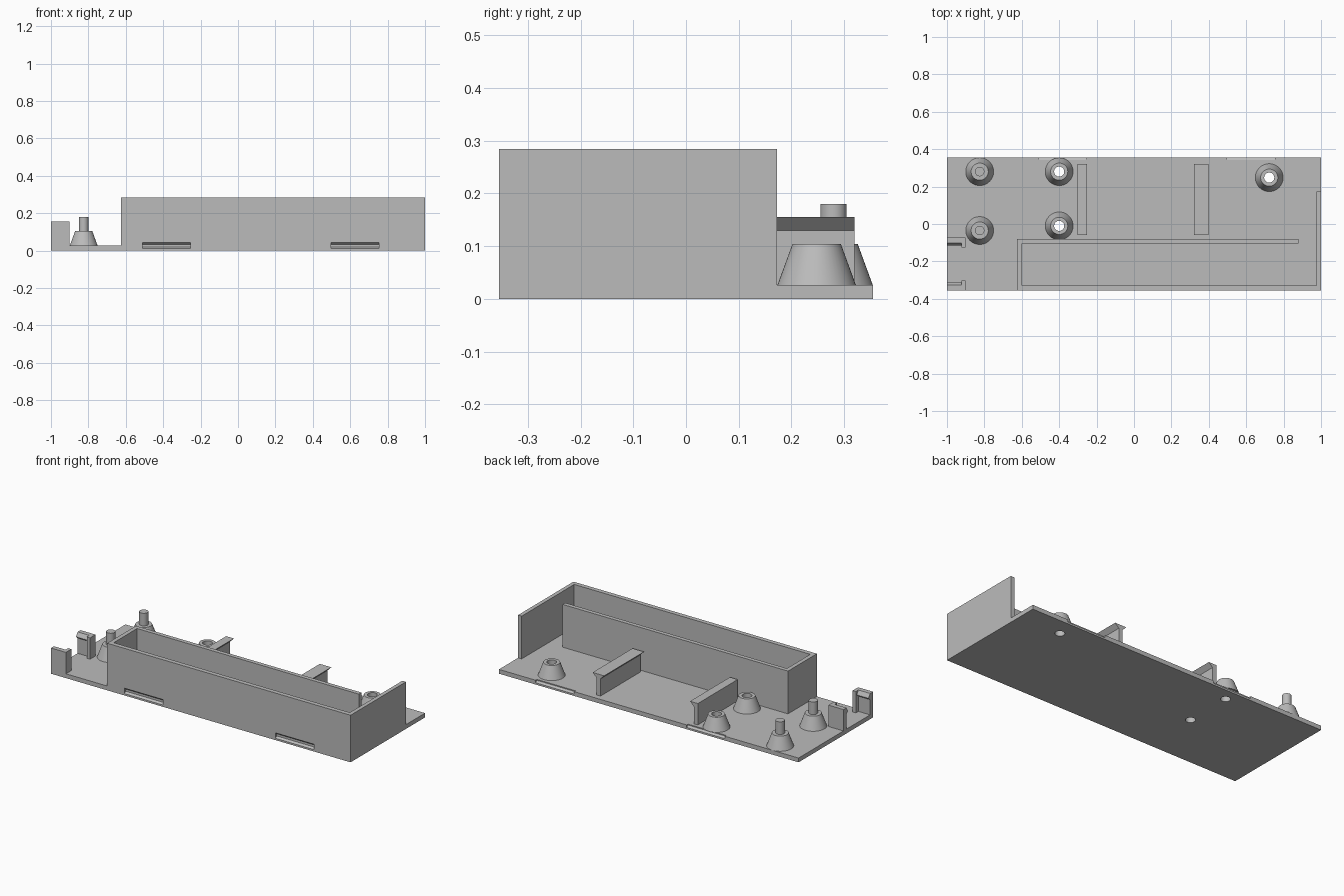
import bpy, bmesh, math
from mathutils import Vector

if "Cube" in bpy.data.objects:
    bpy.data.objects.remove(bpy.data.objects["Cube"])

grey = bpy.data.materials.new("plain grey")
grey.use_nodes = True
colour = (0.5, 0.5, 0.5, 1)
grey.diffuse_color = colour
grey.node_tree.nodes["Principled BSDF"].inputs["Base Color"].default_value = colour

BASE, WALL, CLIP, EDGE = 0.026, 0.284, 0.155, 0.355


def finish(name, bm):
    """Turn a bmesh into a grey object."""
    bmesh.ops.recalc_face_normals(bm, faces=bm.faces)
    mesh = bpy.data.meshes.new(name)
    bm.to_mesh(mesh)
    bm.free()
    mesh.materials.append(grey)
    ob = bpy.data.objects.new(name, mesh)
    bpy.context.collection.objects.link(ob)
    return ob


def prism(name, outline, axis, start, end):
    """Extrude a 2D outline along z (outline is x, y), x (y, z) or y (x, z)."""
    def place(a, b):
        return {"z": (a, b, start), "x": (start, a, b), "y": (a, start, b)}[axis]
    bm = bmesh.new()
    face = bm.faces.new([bm.verts.new(place(a, b)) for a, b in outline])
    top = bmesh.ops.extrude_face_region(bm, geom=[face])["geom"]
    move = Vector([(end - start) * (axis == k) for k in "xyz"])
    bmesh.ops.translate(bm, vec=move, verts=[v for v in top if isinstance(v, bmesh.types.BMVert)])
    return finish(name, bm)


def lathe(name, profile, x, y, closed=False):
    """Spin an (r, z) profile round a vertical axis at x, y."""
    bm = bmesh.new()
    verts = [bm.verts.new((r, 0, z)) for r, z in profile]
    edges = [bm.edges.new(p) for p in zip(verts, verts[1:])]
    if closed:
        edges.append(bm.edges.new((verts[-1], verts[0])))
    bmesh.ops.spin(bm, geom=verts + edges, cent=(0, 0, 0), axis=(0, 0, 1),
                   angle=math.tau, steps=48)
    bmesh.ops.remove_doubles(bm, verts=bm.verts, dist=1e-5)
    ob = finish(name, bm)
    ob.location = (x, y, 0)
    bpy.ops.object.select_all(action="DESELECT")
    ob.select_set(True)
    bpy.context.view_layer.objects.active = ob
    bpy.ops.object.shade_smooth_by_angle(angle=math.radians(30))
    return ob


def boolean(target, tool, operation):
    """Apply a boolean and delete the tool."""
    tool.hide_render = True
    mod = target.modifiers.new("boolean", "BOOLEAN")
    mod.operation, mod.solver, mod.object = operation, "EXACT", tool
    bpy.context.view_layer.update()
    graph = bpy.context.evaluated_depsgraph_get()
    mesh = bpy.data.meshes.new_from_object(target.evaluated_get(graph))
    target.modifiers.clear()
    target.data = mesh
    bpy.data.objects.remove(tool)


# Floor plate with the long trough walls and the end wall
tray = prism("tray", [(-1, -EDGE), (1, -EDGE), (1, EDGE), (-1, EDGE)], "z", 0, BASE)
walls = prism("walls", [
    (-0.625, -EDGE), (1, -EDGE), (1, 0.173), (0.976, 0.173), (0.976, -0.328),
    (-0.6, -0.328), (-0.6, -0.105), (0.88, -0.105), (0.88, -0.08), (-0.625, -0.08)],
    "z", 0, WALL)
boolean(tray, walls, "UNION")

# Snap grooves along the front and back edges
for side in (-1, 1):
    for left in (-0.51, 0.498):
        groove = prism("groove_cutter", [
            (side * (EDGE + 0.01), 0.011), (side * EDGE, 0.011), (side * 0.342, 0.02),
            (side * 0.342, 0.033), (side * EDGE, 0.044), (side * (EDGE + 0.01), 0.044)],
            "x", left, left + 0.257)
        boolean(tray, groove, "DIFFERENCE")

# Conical bosses: hollow ones go through the floor, the others carry a pin
FOOT, CROWN, HOLE, PIN = 0.0745, 0.046, 0.027, 0.025
BOSS_TOP = 0.104
for i, (x, y) in enumerate([(-0.4, 0.28), (-0.4, -0.01), (0.723, 0.248)]):
    drill = lathe("drill_cutter", [(0, -0.05), (HOLE, -0.05), (HOLE, 0.1), (0, 0.1)], x, y)
    boolean(tray, drill, "DIFFERENCE")
    lathe(f"hollow_boss_{i + 1}", [(HOLE, BASE), (FOOT, BASE), (CROWN, BOSS_TOP),
                                   (HOLE, BOSS_TOP)], x, y, closed=True)
for i, y in enumerate([0.28, -0.035]):
    lathe(f"pin_boss_{i + 1}", [(0, BASE), (FOOT, BASE), (CROWN, BOSS_TOP), (PIN, BOSS_TOP),
                                (PIN, 0.18), (0, 0.18)], -0.825, y)

# Support ribs with flared tops
FLARE, PLATE, RIB_TOP = 0.025, 0.027, 0.155
for name, x, flare_right in (("left_rib", 0.347, FLARE), ("right_rib", -0.303, 0)):
    neck = RIB_TOP - FLARE
    outline = [(x, BASE), (x + PLATE, BASE), (x + PLATE, neck),
               (x + PLATE + FLARE, RIB_TOP), (x - flare_right, RIB_TOP)]
    if flare_right:
        outline.append((x, neck))
    prism(name, outline, "y", -0.06, 0.32)

# Facing pair of end clips, each with a stop and a hooked ridge
for name, y, s in (("front_clip", -EDGE, 1), ("back_clip", -0.073, -1)):
    inner = y + s * 0.028
    prism(name, [(-1, y), (-0.9, y), (-0.9, y + s * 0.052), (-0.922, y + s * 0.052),
                 (-0.922, inner), (-1, inner)], "z", BASE, CLIP)
    prism(name + "_ridge", [(inner, 0.118), (inner + s * 0.013, 0.128),
                            (inner + s * 0.013, 0.134), (inner, CLIP)], "x", -1, -0.922)
